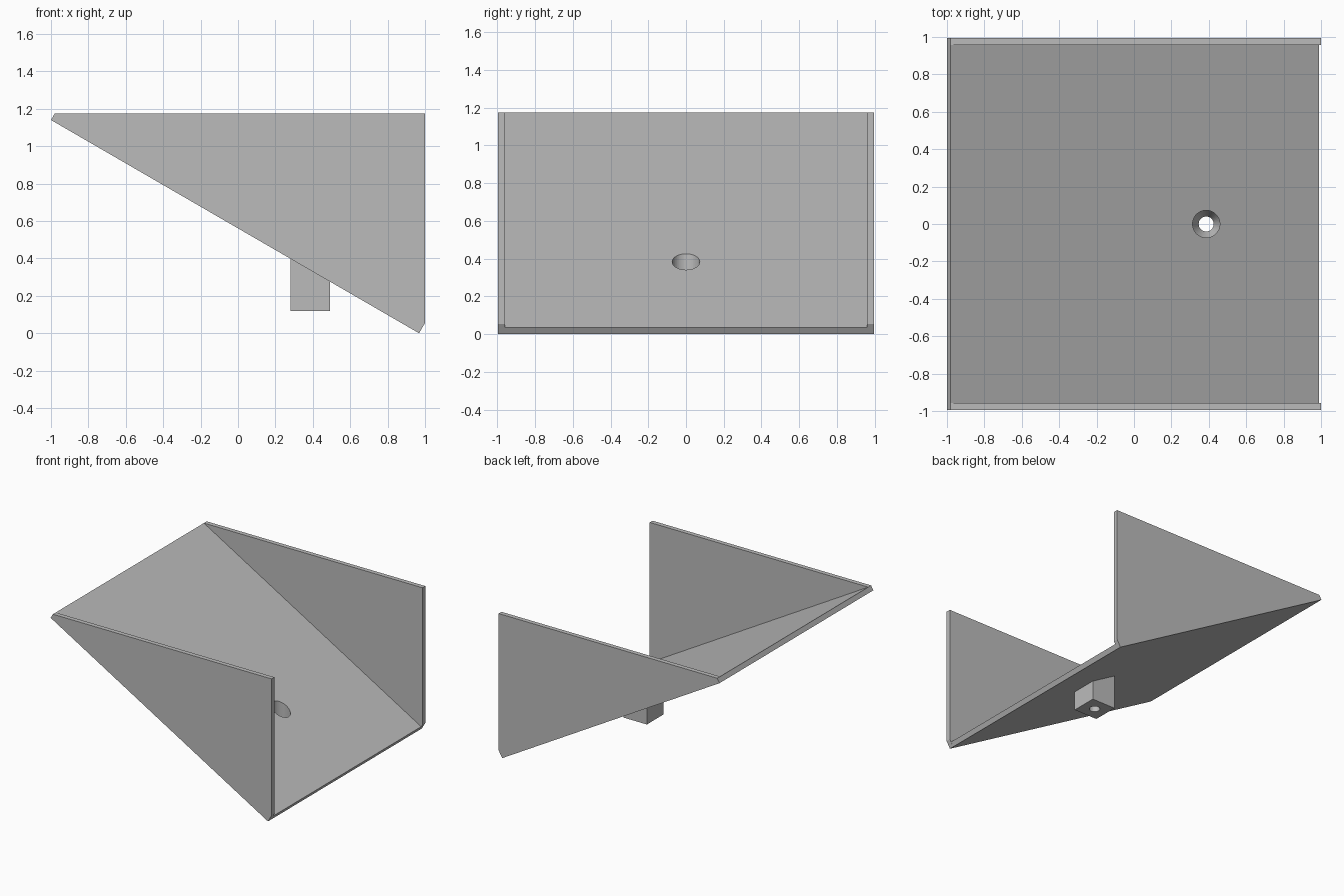
import bpy
import bmesh
from math import radians

cube = bpy.data.objects.get("Cube")
if cube:
    bpy.data.objects.remove(cube, do_unlink=True)

grey = bpy.data.materials.new("light_grey")
grey.use_nodes = True
COLOUR = (0.5, 0.5, 0.5, 1)
grey.diffuse_color = COLOUR
grey.node_tree.nodes["Principled BSDF"].inputs["Base Color"].default_value = COLOUR


def finish(name, bm):
    bmesh.ops.recalc_face_normals(bm, faces=bm.faces)
    mesh = bpy.data.meshes.new(name)
    bm.to_mesh(mesh)
    bm.free()
    mesh.materials.append(grey)
    obj = bpy.data.objects.new(name, mesh)
    bpy.context.collection.objects.link(obj)
    return obj


def extrude_profile(name, points, y0, y1):
    """Extrude an x-z outline from y0 to y1."""
    bm = bmesh.new()
    face = bm.faces.new([bm.verts.new((x, y0, z)) for x, z in points])
    moved = bmesh.ops.extrude_face_region(bm, geom=[face])["geom"]
    verts = [v for v in moved if isinstance(v, bmesh.types.BMVert)]
    bmesh.ops.translate(bm, verts=verts, vec=(0, y1 - y0, 0))
    return finish(name, bm)


def lathe(name, x, profile, sides=48):
    """Closed solid of revolution about a vertical axis at x."""
    bm = bmesh.new()
    verts = [bm.verts.new((x + r, 0, z)) for r, z in profile]
    edges = [bm.edges.new(pair) for pair in zip(verts, verts[1:])]
    bmesh.ops.spin(bm, geom=verts + edges, cent=(x, 0, 0), axis=(0, 0, 1),
                   angle=radians(360), steps=sides)
    bmesh.ops.remove_doubles(bm, verts=bm.verts, dist=0.0005)
    return finish(name, bm)


HALF_WIDTH, WALL = 0.995, 0.037
TOP = 1.175
low_tip, high_tip = (0.968, 0), (-1, 1.14)


def underside(x):
    """Height of the sloping underside at x."""
    t = (x - low_tip[0]) / (high_tip[0] - low_tip[0])
    return t * high_tip[1]


# Triangular side walls
outline = [high_tip, low_tip, (1, 0.055), (1, TOP), (-0.98, TOP)]
for name, sign in (("left_wall", -1), ("right_wall", 1)):
    inner = HALF_WIDTH - WALL
    extrude_profile(name, outline, sign * inner, sign * HALF_WIDTH)

# Sloping floor between the walls
inner = HALF_WIDTH - WALL
floor = extrude_profile("sloping_floor",
                        [high_tip, low_tip, (0.988, 0.035), (-0.98, TOP)],
                        -inner, inner)

# Square mounting block below the floor
x0, x1, base = 0.28, 0.492, 0.12
block = extrude_profile("mounting_block",
                        [(x0, base), (x1, base), (x1, underside(x1) + 0.01),
                         (x0, underside(x0) + 0.01)], -0.106, 0.106)

# Countersunk screw hole through floor and block
cutter = lathe("screw_hole_cutter", (x0 + x1) / 2,
               [(0, 0), (0.04, 0), (0.04, 0.2), (0.073, 0.27),
                (0.073, 0.6), (0, 0.6)])
cutter.hide_render = True
cutter.hide_viewport = True
for obj in (floor, block):
    mod = obj.modifiers.new("screw_hole", "BOOLEAN")
    mod.operation = "DIFFERENCE"
    mod.solver = "EXACT"
    mod.object = cutter
